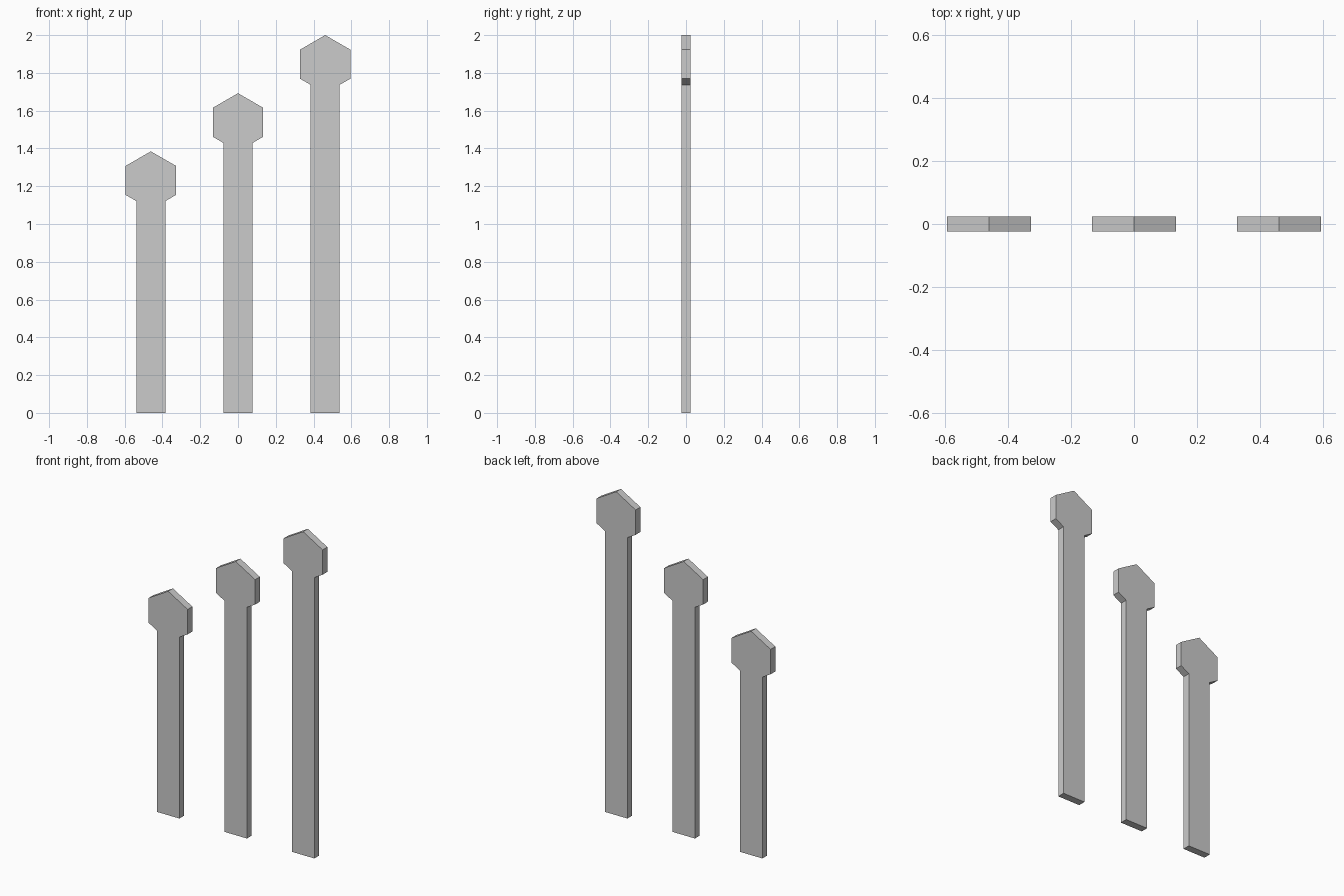
import bpy, bmesh
from math import sin, cos, tan, radians

if "Cube" in bpy.data.objects:
    bpy.data.objects.remove(bpy.data.objects["Cube"])

U = 2 / 13            # base unit: the tallest post is 13 units high
R = U                 # head circumradius
HALF_W = U / 2        # half width of the shaft
DEPTH = 0.3 * U


def post(name, x, height):
    """Flat post: straight shaft running into a pointy-top hexagonal head."""
    zc = height - R
    z_join = zc - R + HALF_W * tan(radians(30))
    # Outline: shaft right side, around the head, shaft left side
    pts = [(-HALF_W, 0), (HALF_W, 0), (HALF_W, z_join)]
    pts += [(R * cos(radians(a)), zc + R * sin(radians(a)))
            for a in (-30, 30, 90, 150, 210)]
    pts.append((-HALF_W, z_join))

    bm = bmesh.new()
    face = bm.faces.new([bm.verts.new((px, -DEPTH / 2, pz)) for px, pz in pts])
    res = bmesh.ops.extrude_face_region(bm, geom=[face], use_keep_orig=True)
    moved = [g for g in res["geom"] if isinstance(g, bmesh.types.BMVert)]
    bmesh.ops.translate(bm, verts=moved, vec=(0, DEPTH, 0))
    bmesh.ops.recalc_face_normals(bm, faces=bm.faces)

    mesh = bpy.data.meshes.new(name)
    bm.to_mesh(mesh)
    bm.free()
    obj = bpy.data.objects.new(name, mesh)
    obj.location.x = x
    bpy.context.collection.objects.link(obj)


# Three posts stepping up from left to right
for i, name in enumerate(("short_post", "middle_post", "tall_post")):
    post(name, (i - 1) * 3 * U, (9 + 2 * i) * U)
